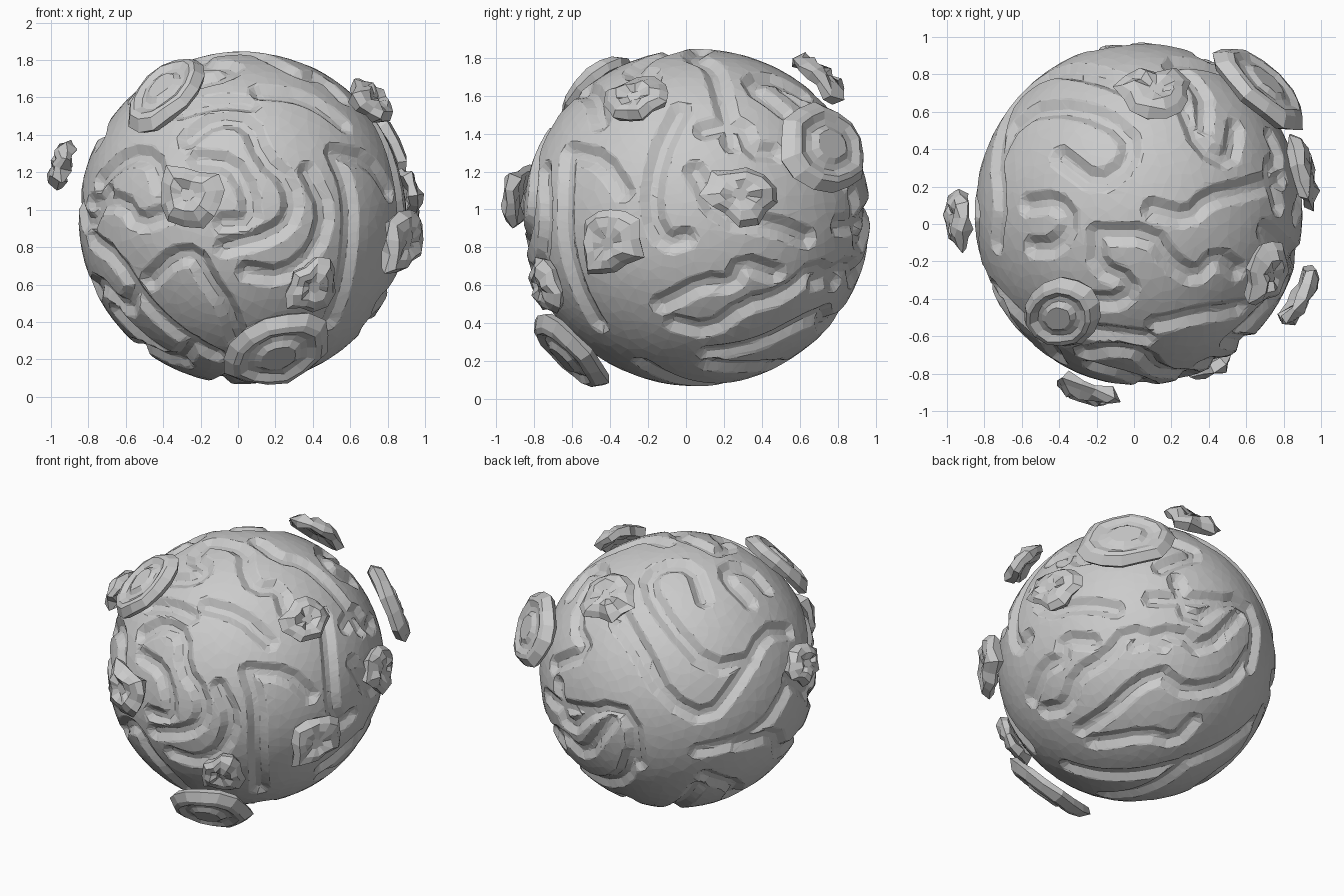
import bpy, bmesh, math, random
from mathutils import Vector, kdtree

if "Cube" in bpy.data.objects:
    bpy.data.objects.remove(bpy.data.objects["Cube"])

random.seed(4)
C = Vector((0.024, 0.055, 0.957))          # core centre
RAD = Vector((0.876, 0.917, 0.889))        # core radii

# Groove paths, drawn on the core as seen from several directions
FRONT = [
    [(-.27, 1.38), (-.12, 1.49), (.06, 1.47), (.13, 1.28), (.28, 1.15), (.3, .97), (.2, .87), (-.07, .8)],
    [(-.22, 1.27), (-.04, 1.25), (.06, 1.1), (.07, .93), (-.08, .93)],
    [(-.48, .62), (-.35, .75), (-.23, .76), (-.16, .62), (-.05, .47), (0, .3)],
    [(.38, 1.2), (.48, 1), (.42, .78), (.24, .64), (.05, .67)],
    [(.52, 1.3), (.6, 1.1), (.6, .8), (.57, .6), (.5, .4)],
    [(-.8, .85), (-.66, .75), (-.5, .5), (-.3, .32), (-.12, .22)],
    [(-.75, 1.15), (-.6, 1.29), (-.46, 1.28), (-.42, 1.13)],
    [(.12, 1.63), (.36, 1.6), (.57, 1.46)],
    [(-.3, 1.53), (-.1, 1.58), (.06, 1.57)],
    [(-.8, 1.03), (-.62, 1.05), (-.55, .92), (-.38, .98)],
    [(-.66, .45), (-.5, .3), (-.3, .18)],
]
RIGHT = [
    [(-.03, 1.52), (-.15, 1.25), (-.18, .97), (-.1, .82), (0, .85)],
    [(-.12, .5), (.1, .62), (.24, .6), (.29, .72), (.46, .66)],
    [(-.05, .4), (.12, .36), (.3, .5), (.5, .55), (.66, .7), (.77, .62)],
    [(.12, .24), (.35, .28), (.58, .4), (.7, .45)],
    [(.1, 1.42), (.28, 1.46), (.34, 1.31), (.45, 1.3)],
    [(-.58, 1.3), (-.42, 1.26), (-.32, 1.1)],
    [(.05, 1.2), (.18, .95), (.45, .92), (.62, .85)],
]
TOP = [
    [(-.75, .3), (-.6, .57), (-.3, .6), (-.03, .48), (-.02, .32), (-.2, .2), (-.4, .35)],
    [(-.58, .1), (-.42, .12), (-.34, .02), (-.42, -.12), (-.55, -.12)],
    [(-.2, -.05), (.1, -.05), (.2, -.2), (.34, -.28), (.45, -.16), (.56, -.24)],
    [(.1, .08), (.3, .03), (.4, .14), (.6, .18), (.8, .24)],
    [(.28, .6), (.36, .4), (.52, .32), (.55, .5)],
    [(-.2, -.05), (-.2, -.22), (-.02, -.3), (-.06, -.4), (-.24, -.4)],
    [(-.38, .8), (-.1, .75), (.02, .72)],
]
BACK_LEFT = [
    [(-.37, .32), (-.18, 0), (-.05, -.26), (.21, -.39), (.41, -.13), (.57, .19), (.72, .2)],
    [(-.76, -.13), (-.7, -.42), (-.5, -.29), (-.27, -.36), (-.24, -.65)],
    [(-.79, 0), (-.56, .06), (-.66, .26), (-.55, .5)],
    [(.15, -.58), (.54, -.45), (.73, -.13)],
]
BACK_BELOW = [
    [(-.1, .12), (.18, .21), (.34, .08), (.6, .34)],
    [(0, .41), (.2, .41), (.47, .41)],
    [(.12, -.1), (.25, -.18), (.54, -.11), (.67, .08)],
    [(-.31, -.52), (.02, -.45), (.21, -.5), (.31, -.37)],
    [(-.44, -.68), (-.18, -.73), (.28, -.63), (.73, -.37)],
]
LEFT_BELOW = [
    [(-.65, .2), (-.4, .3), (-.25, .1), (0, .2), (.15, 0), (.3, .1)],
    [(-.7, -.1), (-.45, -.15), (-.3, -.35), (-.05, -.2), (.1, -.4), (.4, -.3)],
    [(-.35, -.65), (0, -.65), (.3, -.6)],
    [(-.3, .6), (0, .45), (.2, .6)],
]

def view_axes(az, el):
    """Right, up and toward-viewer axes; az 0 is the front."""
    a, e = math.radians(az), math.radians(el)
    d = Vector((math.sin(a), -math.cos(a), 0))
    right = Vector((-d.y, d.x, 0))
    toward = d * math.cos(e) + Vector((0, 0, math.sin(e)))
    return right, toward.cross(right), toward

def rounded(p):
    """One round of corner cutting, ends kept."""
    out = [p[0]]
    for a, b in zip(p, p[1:]):
        out += [a.lerp(b, .25), a.lerp(b, .75)]
    return out + [p[-1]]

# Sample every path densely as unit directions
samples = []
views = [(FRONT, 0, 0, True), (RIGHT, 90, 0, True), (TOP, 0, 90, True),
         (BACK_LEFT, 215, 30, False), (BACK_BELOW, 145, -30, False), (LEFT_BELOW, 290, -35, False)]
for paths, az, el, absolute in views:
    r, u, t = view_axes(az, el)
    ou, ov = (C.dot(r), C.dot(u)) if absolute else (0, 0)
    for path in paths:
        pts = []
        for a, b in path:
            a, b = (a - ou) / .89, (b - ov) / .89
            pts.append((r * a + u * b + t * math.sqrt(max(.03, 1 - a * a - b * b))).normalized())
        pts = rounded(pts)
        for p, q in zip(pts, pts[1:]):
            n = max(2, int((p - q).length / .006))
            samples += [p.lerp(q, i / n).normalized() for i in range(n + 1)]
tree = kdtree.KDTree(len(samples))
for i, s in enumerate(samples):
    tree.insert(s, i)
tree.balance()

def finish(bm, name):
    bmesh.ops.recalc_face_normals(bm, faces=bm.faces[:])
    me = bpy.data.meshes.new(name)
    bm.to_mesh(me)
    bm.free()
    ob = bpy.data.objects.new(name, me)
    bpy.context.collection.objects.link(ob)
    return ob

# Core: ball with carved winding channels
bm = bmesh.new()
bmesh.ops.create_icosphere(bm, subdivisions=7, radius=1)
for v in bm.verts:
    d = v.co.normalized()
    dist = tree.find(d)[2]
    k = min(1, max(0, (.076 - dist) / .054))
    d *= 1 - .04 * k
    v.co = C + Vector((d.x * RAD.x, d.y * RAD.y, d.z * RAD.z))
core = finish(bm, "carved_core")
dec = core.modifiers.new("facets", 'DECIMATE')
dec.ratio = .12

def shell_piece(name, pos, long, short, roll, profile, n, rough, bump):
    """Jagged slab curved around the core; profile = (radius share, height) rings."""
    off = Vector(pos) - C
    dist, nrm = off.length, off.normalized()
    t = Vector((0, 0, 1)).cross(nrm).normalized()
    b = nrm.cross(t)
    c, s = math.cos(math.radians(roll)), math.sin(math.radians(roll))
    t, b = t * c + b * s, b * c - t * s
    def place(x, y, h):
        return C + (nrm * dist + t * x + b * y).normalized() * (dist + h)
    edge = [1 + random.uniform(-rough, rough) for _ in range(n)]
    bm = bmesh.new()
    rings = []
    for f, h in profile:
        ring = []
        for i in range(n):
            a = math.tau * i / n
            k = f * edge[i]
            ring.append(bm.verts.new(place(long * k * math.cos(a), short * k * math.sin(a),
                                           h + random.uniform(-bump, bump))))
        rings.append(ring)
    for r0, r1 in zip(rings, rings[1:]):
        for i in range(n):
            j = (i + 1) % n
            bm.faces.new((r0[i], r0[j], r1[j], r1[i]))
    bm.faces.new(rings[0])
    bm.faces.new(rings[-1])
    return finish(bm, name)

# Large plates with a shallow ring-shaped channel
PLATE = [(.3, .03), (.42, .012), (.54, .012), (.68, .035), (.8, .03), (1, -.01), (.92, -.05), (.4, -.045)]
for i, (pos, lo, sh, roll) in enumerate([
        ((-.395, -.49, 1.65), .29, .21, 80),
        ((.21, -.64, .225), .32, .27, 40),
        ((.7, .755, 1.335), .33, .26, 10)]):
    shell_piece(f"large_plate_{i + 1}", pos, lo, sh, roll, PLATE, 14, .07, .005)

# Small broken shards floating just off the surface
SHARD = [(.2, .015), (.5, .035), (.78, .02), (1, -.01), (.88, -.05), (.3, -.035)]
for i, (pos, lo, sh, roll) in enumerate([
        ((-.955, .03, 1.25), .17, .13, 10),
        ((.12, .72, 1.71), .21, .17, 0),
        ((-.27, -.91, 1.08), .20, .16, -15),
        ((.4, -.76, .59), .16, .14, 35),
        ((.9, -.41, .82), .21, .18, 60),
        ((.93, .28, 1.08), .21, .15, -10),
        ((.73, -.27, 1.59), .19, .15, 20)]):
    shell_piece(f"shard_{i + 1}", pos, lo, sh, roll, SHARD, 13, .2, .018)
